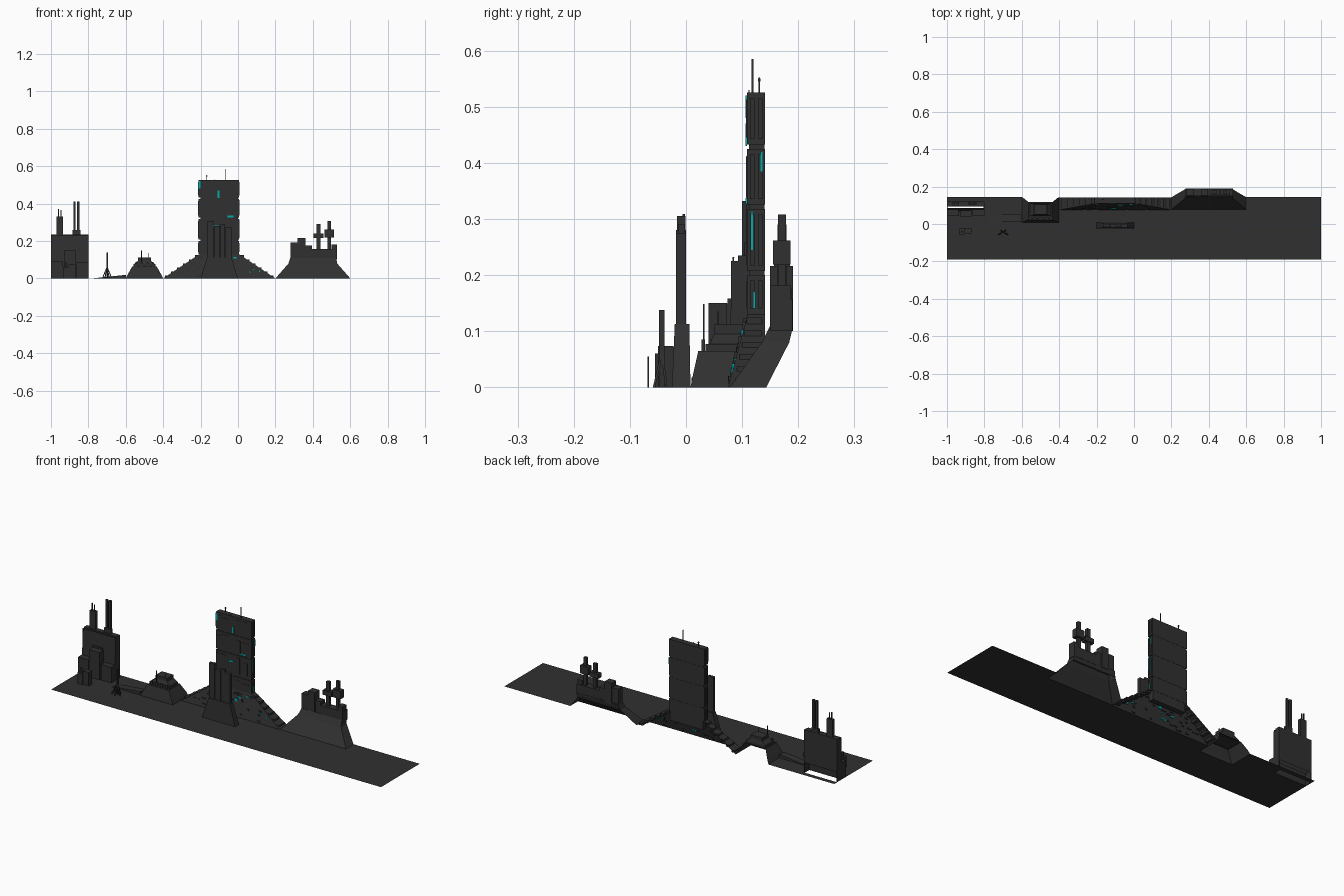
import bpy, bmesh, random
random.seed(4)

def material(name, col):
    m = bpy.data.materials.new(name)
    m.diffuse_color = col
    return m

DARK = material("dark_hull", (0.03, 0.03, 0.03, 1))
TEAL = material("teal_glow", (0.0, 0.42, 0.42, 1))

def mesh_object(name, bm, mat=DARK):
    bmesh.ops.recalc_face_normals(bm, faces=bm.faces)
    me = bpy.data.meshes.new(name)
    bm.to_mesh(me)
    bm.free()
    me.materials.append(mat)
    ob = bpy.data.objects.new(name, me)
    bpy.context.collection.objects.link(ob)
    return ob

# face order of a frustum: bottom, top, front, right, back, left
FACES = dict(bottom=(3, 2, 1, 0), top=(4, 5, 6, 7), front=(0, 1, 5, 4),
             right=(1, 2, 6, 5), back=(2, 3, 7, 6), left=(3, 0, 4, 7))

def add_frustum(bm, low, high, z0, z1, skip=()):
    """low/high are (x0, x1, y0, y1) rectangles"""
    vs = []
    for (x0, x1, y0, y1), z in ((low, z0), (high, z1)):
        vs += [bm.verts.new(p) for p in
               ((x0, y0, z), (x1, y0, z), (x1, y1, z), (x0, y1, z))]
    for key, f in FACES.items():
        if key not in skip:
            bm.faces.new([vs[i] for i in f])

def frustum(name, low, high, z0, z1, skip=(), mat=DARK):
    bm = bmesh.new()
    add_frustum(bm, low, high, z0, z1, skip)
    return mesh_object(name, bm, mat)

def boxes(name, items, mat=DARK):
    """items are (x0, x1, y0, y1, z0, z1)"""
    bm = bmesh.new()
    for x0, x1, y0, y1, z0, z1 in items:
        r = (x0, x1, y0, y1)
        add_frustum(bm, r, r, z0, z1)
    return mesh_object(name, bm, mat)

OPEN = ("bottom", "back")

# Ground sheet, left open below the buildings
bm = bmesh.new()
for x0, x1, y0, y1 in ((-1, 1, -.19, .01), (-1, -.8, .01, .078), (-1, -.8, .12, .145),
                       (-.8, -.6, .01, .145), (-.4, .2, .01, .075),
                       (.2, .6, .01, .078), (.6, 1, .01, .145)):
    bm.faces.new([bm.verts.new(p) for p in
                  ((x0, y0, 0), (x1, y0, 0), (x1, y1, 0), (x0, y1, 0))])
bmesh.ops.remove_doubles(bm, verts=bm.verts, dist=1e-5)
mesh_object("ground", bm)

# Main tower: flared foot, core, stacked slabs with seams
frustum("tower_foot", (-.4, .2, .075, .141), (-.205, .005, .11, .141), 0, .13, OPEN + ("top",))
boxes("tower_core", [(-.2, 0, .112, .14, .08, .52)])
levels = [(.13, .2), (.207, .318), (.326, .425), (.433, .525)]
boxes("tower_slabs", [(-.21, .005, .109, .141, a, b) for a, b in levels])
ribs = []
for a, b in levels:
    for x in (-.19, -.155, -.075, -.03):
        w = random.uniform(.008, .022)
        ribs.append((x - w, x + w, .107, .11, a + .012, b - random.uniform(.01, .03)))
    for y in (.114, .128):
        ribs.append((-.213, .008, y, y + .008, a + .01, b - .01))
boxes("tower_ribs", ribs)
boxes("tower_antennas", [(-.067, -.064, .117, .12, .52, .585),
                         (-.168, -.165, .129, .132, .52, .552),
                         (-.17, -.163, .128, .133, .545, .55),
                         (-.125, -.123, .111, .113, .52, .53)])
boxes("tower_lights", [(-.21, -.2, .106, .11, .48, .52), (-.11, -.1, .106, .109, .43, .47),
                       (-.055, -.025, .106, .109, .327, .337),
                       (-.13, -.105, .106, .109, .275, .283),
                       (.006, .009, .116, .119, .245, .315), (.006, .009, .133, .137, .385, .42),
                       (.006, .009, .12, .124, .14, .17)], TEAL)

# Small panels scattered over the sloping foot
panels, lights = [], []
for i in range(46):
    z = random.uniform(.006, .115)
    half = .29 - 1.5 * z
    x = -.1 + random.uniform(-half, half) * .9
    y = .075 + .27 * z
    w, h = random.uniform(.005, .022), random.uniform(.004, .014)
    (lights if i % 5 == 0 else panels).append((x - w / 2, x + w / 2, y - .002, y + .006, z, z + h))
boxes("foot_panels", panels)
boxes("foot_lights", lights, TEAL)
steps = []
for side in (-1, 1):
    for k in range(6):
        t = (k + .5) / 6
        x, z = -.1 + side * (.295 - .19 * t), .13 * t
        steps.append((x - .01, x + .01, .085 + .025 * t, .135, z - .008, z + .005))
boxes("foot_side_panels", steps)

# Slim block standing in front of the tower
frustum("front_block_base", (-.2, 0, -.025, .008), (-.165, -.035, -.02, .006), 0, .113)
boxes("front_block_pillars", [(-.165, -.13, -.016, -.001, .113, .305),
                              (-.128, -.095, -.018, 0, .113, .28),
                              (-.093, -.07, -.014, -.002, .113, .29),
                              (-.068, -.036, -.018, 0, .113, .275)])
boxes("front_block_masts", [(-.14, -.136, -.006, -.002, .3, .309)])

# Right station: leaning foot, collar, roof blocks and two masts with cross boxes
frustum("station_foot", (.2, .6, .078, .143), (.27, .53, .135, .184), 0, .08, OPEN + ("top",))
frustum("station_collar", (.27, .53, .135, .184), (.28, .525, .15, .191), .08, .11, ("bottom",))
boxes("station_blocks", [(.28, .318, .152, .186, .1, .192), (.318, .36, .15, .191, .1, .216),
                         (.362, .395, .152, .188, .1, .175), (.395, .53, .15, .19, .1, .157),
                         (.5, .528, .15, .186, .15, .182)])
boxes("station_masts", [(.42, .44, .163, .179, .15, .29), (.478, .496, .164, .178, .15, .308),
                        (.403, .457, .157, .185, .215, .24), (.463, .513, .155, .186, .219, .262)])

# Low domed station on the left
frustum("dome_foot", (-.6, -.4, .008, .143), (-.59, -.41, .012, .138), 0, .02, OPEN + ("top",))
frustum("dome_slope", (-.59, -.41, .012, .138), (-.565, -.435, .022, .118), .02, .065,
        ("bottom", "back"))
boxes("dome_tiers", [(-.56, -.44, .035, .11, .06, .077), (-.535, -.465, .05, .105, .095, .112)])
frustum("dome_middle", (-.555, -.445, .042, .11), (-.535, -.465, .05, .105), .077, .095)
boxes("dome_rails", [(x, x + .012, .028, .034, .06, .085) for x in (-.55, -.52, -.49, -.46)]
      + [(-.518, -.514, .03, .033, .06, .148), (-.482, -.479, .055, .058, .11, .135)])
frustum("ramp", (-.78, -.6, .01, .05), (-.62, -.6, .01, .05), 0, .017, ("bottom",))

# Tall left building: leaning facade, open-bottomed shell, chimneys
frustum("facade", (-1, -.8, .075, .081), (-1, -.8, .083, .086), 0, .232)
r = (-1, -.8, .093, .12)
frustum("rear_shell", r, r, .055, .235, ("bottom",))
boxes("facade_sides", [(-1, -.996, .08, .12, 0, .225), (-.804, -.8, .08, .12, 0, .225)])
frustum("facade_panel", (-.94, -.87, .068, .08), (-.935, -.875, .074, .083), .05, .158)
boxes("facade_blocks", [(-1, -.935, .042, .077, 0, .09), (-.93, -.868, .04, .073, 0, .15),
                        (-.863, -.8, .045, .077, 0, .085)])
boxes("chimneys", [(-.97, -.935, .1, .118, .23, .332), (-.963, -.958, .108, .113, .33, .37),
                   (-.95, -.945, .108, .113, .33, .365), (-.88, -.868, .108, .118, .23, .412),
                   (-.86, -.848, .108, .118, .23, .412), (-.885, -.843, .104, .119, .23, .258)])

# Small hut and antenna tripod in the foreground
boxes("front_hut", [(-.935, -.905, -.055, -.025, 0, .06), (-.905, -.87, -.05, -.022, 0, .074),
                    (-.925, -.915, -.045, -.038, .06, .085)])
boxes("antenna_mast", [(-.704, -.696, -.048, -.038, 0, .138)])
for i, (dx, dy) in enumerate(((-.025, -.012), (.025, -.012), (-.012, .01), (.012, .01))):
    x, y = -.7 + dx, -.045 + dy
    frustum("antenna_leg", (x - .003, x + .003, y - .002, y + .002),
            (-.702, -.698, -.045, -.041), 0, .062)
boxes("antenna_sensor", [(-.702, -.698, -.069, -.066, 0, .055)])
